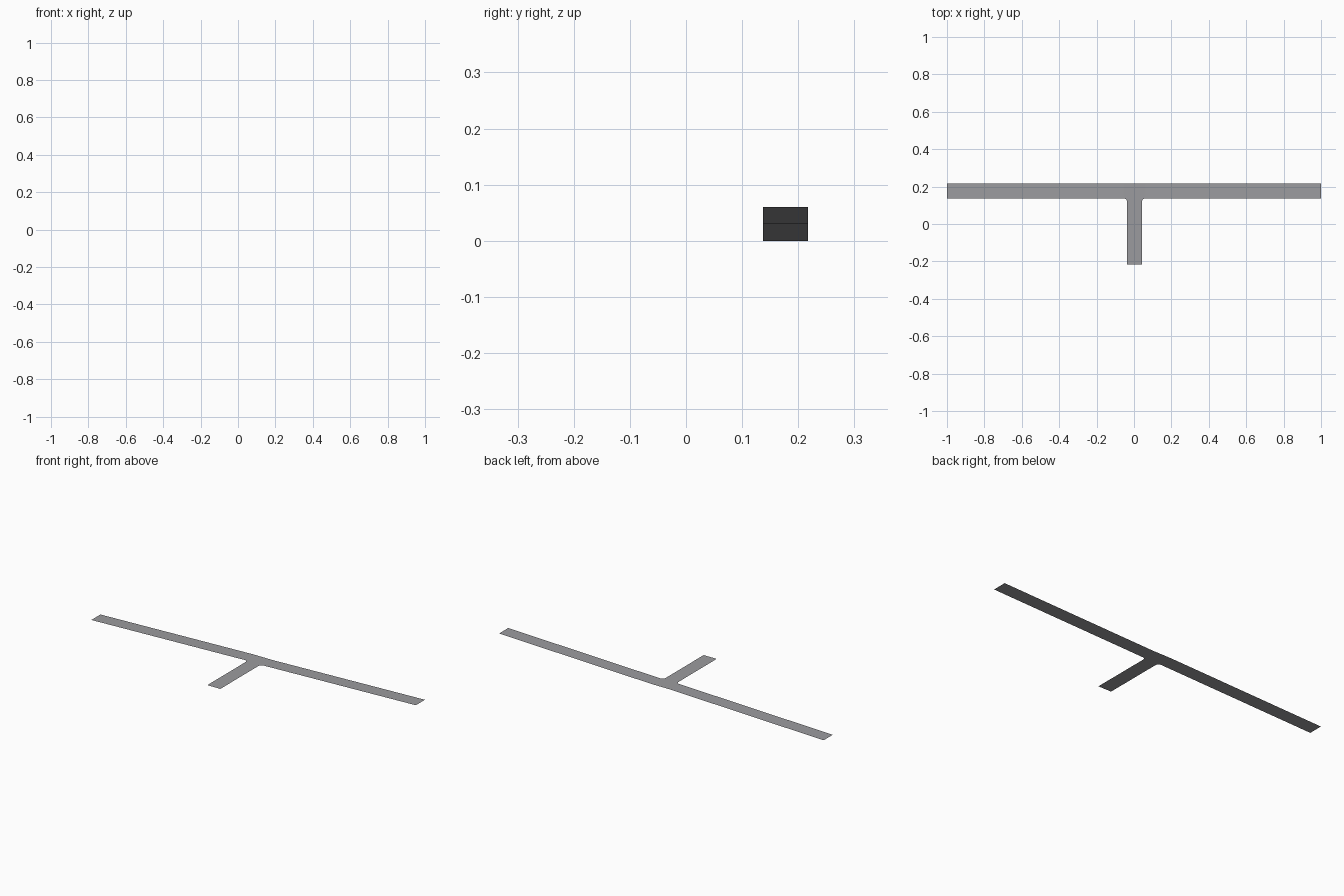
import bpy, math

if "Cube" in bpy.data.objects:
    bpy.data.objects.remove(bpy.data.objects["Cube"])

Y0, Y1 = 0.137, 0.217      # main road edges
HALF = 0.04                # side road half width
CX = 0.003                 # side road centre
R = 0.018                  # corner fillet radius
MID = 0.03                 # junction height
JX = HALF + R              # junction half length
LANES = [0, 0.12, 0.15, 0.48, 0.52, 0.85, 0.88, 1]   # verge, edge line, lane, centre line...

asphalt = bpy.data.materials.new("asphalt")
asphalt.diffuse_color = (0.33, 0.33, 0.345, 1)
asphalt.use_nodes = True
asphalt.node_tree.nodes["Principled BSDF"].inputs["Base Color"].default_value = asphalt.diffuse_color


def make_mesh(name, verts, faces):
    me = bpy.data.meshes.new(name)
    me.from_pydata(verts, [], faces)
    me.update()
    me.materials.append(asphalt)
    ob = bpy.data.objects.new(name, me)
    bpy.context.collection.objects.link(ob)
    return ob


def strip_road(name, start, end, side):
    """Flat ribbon from start to end, split lengthwise into lane strips."""
    verts = []
    for p in (start, end):
        for t in LANES:
            verts.append(tuple(p[i] + side[i] * t for i in range(3)))
    n = len(LANES)
    faces = [(i, n + i, n + i + 1, i + 1) for i in range(n - 1)]
    return make_mesh(name, verts, faces)


# Main road: gentle slope, rising toward +x, level through the junction
W = Y1 - Y0
strip_road("main_road_low", (-1, Y0, 0), (CX - JX, Y0, MID), (0, W, 0))
strip_road("main_road_high", (CX + JX, Y0, MID), (1, Y0, 2 * MID), (0, W, 0))

# Side road: level, toward the front
strip_road("side_road", (CX + HALF, -0.217, MID), (CX + HALF, Y0 - R, MID), (-2 * HALF, 0, 0))

# Junction plate with rounded inner corners
arc = []
for i in range(7):
    a = math.radians(180 - 15 * i)
    arc.append((JX + R * math.cos(a), Y0 - R + R * math.sin(a)))
outline = arc + [(JX, Y1), (-JX, Y1)] + [(-x, y) for x, y in reversed(arc)]
make_mesh("junction", [(CX + x, y, MID) for x, y in outline], [tuple(range(len(outline)))])
